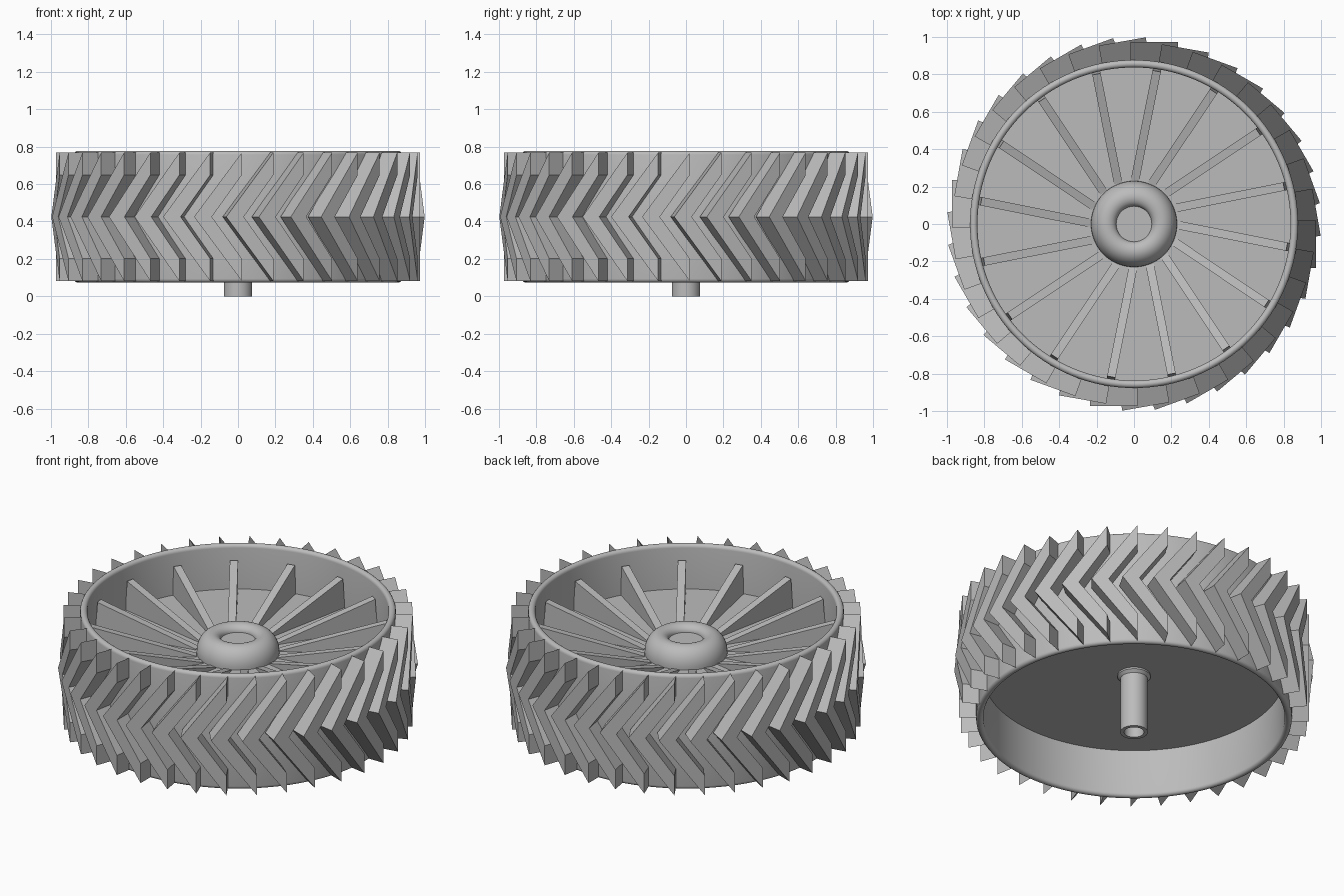
import bpy, bmesh, math
from mathutils import Matrix

old = bpy.data.objects.get("Cube")
if old:
    bpy.data.objects.remove(old, do_unlink=True)

grey = bpy.data.materials.new("plain_grey")
grey.use_nodes = True
colour = (0.5, 0.5, 0.5, 1)
grey.diffuse_color = colour
grey.node_tree.nodes["Principled BSDF"].inputs["Base Color"].default_value = colour

MID, TOP, LOW = 0.425, 0.768, 0.082


def finish(bm, name, smooth=False):
    bmesh.ops.recalc_face_normals(bm, faces=bm.faces)
    mesh = bpy.data.meshes.new(name)
    bm.to_mesh(mesh)
    bm.free()
    mesh.materials.append(grey)
    obj = bpy.data.objects.new(name, mesh)
    bpy.context.collection.objects.link(obj)
    if smooth:
        bpy.ops.object.select_all(action='DESELECT')
        obj.select_set(True)
        bpy.context.view_layer.objects.active = obj
        bpy.ops.object.shade_smooth_by_angle(angle=math.radians(35))
    return obj


def lathe(name, profile, closed, steps=96):
    """Spin an (r, z) profile around the z axis."""
    bm = bmesh.new()
    verts = [bm.verts.new((r, 0, z)) for r, z in profile]
    edges = [bm.edges.new(pair) for pair in zip(verts, verts[1:])]
    if closed:
        edges.append(bm.edges.new((verts[-1], verts[0])))
    bmesh.ops.spin(bm, geom=verts + edges, cent=(0, 0, 0), axis=(0, 0, 1),
                   angle=math.tau, steps=steps, use_duplicate=False)
    bmesh.ops.remove_doubles(bm, verts=bm.verts, dist=0.0001)
    return finish(bm, name, True)


def arc(cr, cz, rr, rz, start, end, n=8):
    angles = [math.radians(start + (end - start) * i / n) for i in range(n + 1)]
    return [(cr + rr * math.cos(a), cz + rz * math.sin(a)) for a in angles]


def prism(bm, points, offset, turn):
    """Extrude a polygon along an offset and rotate it around z."""
    a = [bm.verts.new(p) for p in points]
    b = [bm.verts.new([p[i] + offset[i] for i in range(3)]) for p in points]
    bm.faces.new(a)
    bm.faces.new(b[::-1])
    for i in range(len(a)):
        j = (i + 1) % len(a)
        bm.faces.new((a[i], a[j], b[j], b[i]))
    bmesh.ops.rotate(bm, verts=a + b, cent=(0, 0, 0),
                     matrix=Matrix.Rotation(turn, 3, 'Z'))


# Rim drum with rounded lips
lathe("rim", arc(0.857, 0.757, 0.02, 0.02, 0, 180)
      + arc(0.857, 0.094, 0.02, 0.02, 180, 360), True, 128)

# Web disc closing the wheel
lathe("web_disc", [(0, 0.365), (0.845, 0.365), (0.845, 0.505), (0, 0.505)], False)

# Rounded hub with a shallow recess
lathe("hub", [(0, 0.45), (0.23, 0.45)] + arc(0.145, 0.515, 0.085, 0.11, 0, 90, 12)
      + arc(0.145, 0.585, 0.05, 0.04, 90, 180) + [(0, 0.585)], False, 64)

# Hollow axle with a small collar under the disc
lathe("axle", [(0, 0.25), (0.055, 0.25), (0.055, 0), (0.076, 0), (0.076, 0.34),
               (0.092, 0.355), (0.092, 0.4), (0, 0.4)], False, 48)

# Wedge spokes, each set to one side of its radius
spokes = bmesh.new()
for k in range(16):
    prism(spokes, [(0.23, 0.018, 0.48), (0.84, 0.018, 0.48),
                   (0.825, 0.018, 0.685), (0.23, 0.018, 0.51)],
          (0, 0.045, 0), math.radians(11.25 + 22.5 * k))
finish(spokes, "spokes")

# Chevron treads: two flat mirrored arms per tread
treads = bmesh.new()
for k in range(36):
    for end, step in ((TOP, -0.12), (LOW, 0.12)):
        prism(treads, [(0.235, 0.972, MID), (-0.02, 0.972, end),
                       (-0.02, 0.972, end + step), (0.14, 0.972, MID)],
              (0, -0.11, 0), math.radians(10 * k))
finish(treads, "treads")
